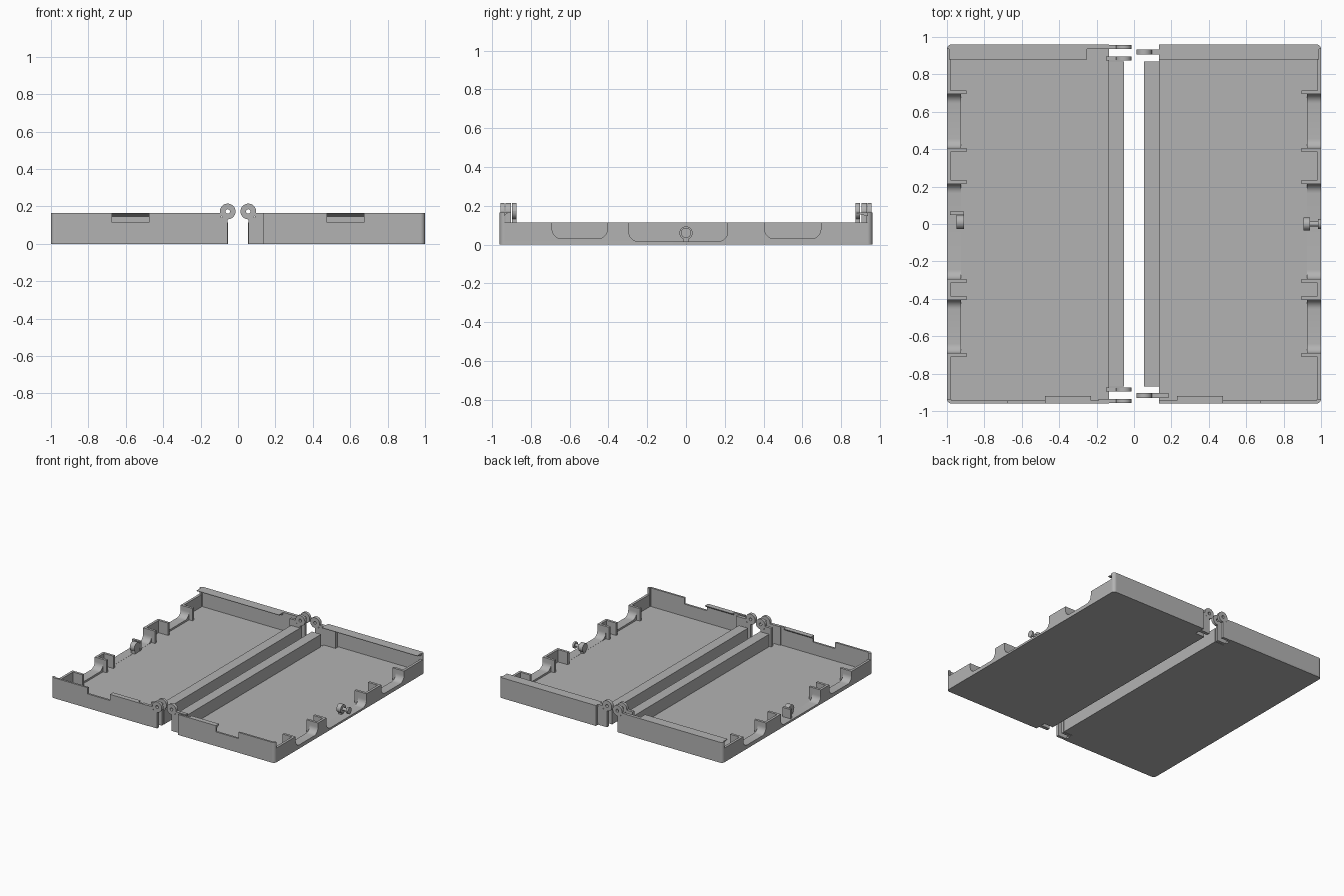
import bpy, bmesh, math
from mathutils import Vector

if "Cube" in bpy.data.objects:
    bpy.data.objects.remove(bpy.data.objects["Cube"])

grey = bpy.data.materials.new("plain grey")
grey.diffuse_color = (0.45, 0.45, 0.45, 1)
grey.use_nodes = True
grey.node_tree.nodes["Principled BSDF"].inputs["Base Color"].default_value = grey.diffuse_color

H = 0.165      # end wall height
S = 0.115      # side wall height
T = 0.02       # wall thickness
F = 0.015      # floor thickness
Y = 0.96       # half depth
R = 0.025      # outer corner radius


def prism(name, pts, axis, a, b, m=1):
    """Extrude a 2D outline along an axis from a to b; m = -1 mirrors in x."""
    def place(p, t):
        v = {"x": (t, p[0], p[1]), "y": (p[0], t, p[1]), "z": (p[0], p[1], t)}[axis]
        return (v[0] * m, v[1], v[2])
    bm = bmesh.new()
    lo = [bm.verts.new(place(p, a)) for p in pts]
    hi = [bm.verts.new(place(p, b)) for p in pts]
    n = len(pts)
    bm.faces.new(lo)
    bm.faces.new(hi)
    for i in range(n):
        bm.faces.new((lo[i], lo[(i + 1) % n], hi[(i + 1) % n], hi[i]))
    bmesh.ops.recalc_face_normals(bm, faces=bm.faces)
    me = bpy.data.meshes.new(name)
    bm.to_mesh(me)
    bm.free()
    me.materials.append(grey)
    ob = bpy.data.objects.new(name, me)
    bpy.context.collection.objects.link(ob)
    return ob


def rect(a, b, c, d):
    return [(a, c), (b, c), (b, d), (a, d)]


def arc(cx, cy, r, a0, a1, n=8):
    return [(cx + r * math.cos(math.radians(a0 + (a1 - a0) * i / n)),
             cy + r * math.sin(math.radians(a0 + (a1 - a0) * i / n))) for i in range(n + 1)]


def scoop(y0, y1, z, r):
    """Open U outline with rounded bottom corners, from y0 to y1."""
    return ([(y0, S)] + arc(y0 + r, z + r, r, 180, 270)
            + arc(y1 - r, z + r, r, 270, 360) + [(y1, S)])


CUTS = [(-0.69, -0.405, 0.03, 0.05), (-0.295, 0.215, 0.016, 0.05), (0.405, 0.695, 0.03, 0.05)]


def arm(name, y0, y1, x_end, m):
    """Hinge plate with a round drilled knuckle above its inner edge."""
    c, z, r, h = 0.055, 0.173, 0.042, 0.012
    prism(name + "_plate", rect(c, x_end, 0, H - 0.033), "y", y0, y1, m)
    prism(name + "_top", rect(c + 0.035, x_end, H - 0.034, H), "y", y0, y1, m)
    prism(name + "_neck", rect(c, c + 0.036, 0.13, 0.14), "y", y0, y1, m)
    # knuckle as two half rings around the pin hole
    for k in (0, 180):
        prism(name + "_knuckle", arc(c, z, r, k, k + 180, 14) + arc(c, z, h, k + 180, k, 10),
              "y", y0, y1, m)


for side, m in (("left", -1), ("right", 1)):
    # floor with rounded outer corners and hinge notches
    prism(side + "_floor", [(0.053, -0.87), (0.135, -0.87), (0.135, -Y)]
          + arc(1 - R, -Y + R, R, -90, 0) + arc(1 - R, Y - R, R, 0, 90)
          + [(0.135, Y), (0.135, 0.87), (0.053, 0.87)], "z", 0, F, m)

    # solid rail along the hinge line
    prism(side + "_inner_rail", rect(0.053, 0.135, 0, S), "x", 0, 1).hide_render = True
    bpy.data.objects.remove(bpy.data.objects[side + "_inner_rail"])
    prism(side + "_inner_rail", rect(0.053, 0.135, -0.87, 0.87), "z", 0, S, m)

    # outer side wall with three rounded cutouts
    outline = [(-Y + R, 0)]
    outline += [(-Y + R, S)]
    for c in CUTS:
        outline += scoop(*c)
    outline += [(Y - R, S), (Y - R, 0)]
    prism(side + "_side_wall", outline, "x", 1 - T, 1, m)

    # curved liners and fins behind the cutouts
    for y0, y1, z, r in CUTS:
        liner = scoop(y0, y1, z, r) + [(y1 + T, S), (y1 + T, 0.004), (y0 - T, 0.004), (y0 - T, S)]
        prism(side + "_cutout_liner", liner, "x", 0.925, 1 - T, m)
        for a in (y0 - T, y1):
            prism(side + "_fin", rect(a, a + T, 0.004, S), "x", 0.895, 0.925, m)

    # rounded corner posts
    for s in (-1, 1):
        ring = arc(1 - R, Y - R, R, 0, 90) + [(1 - R, Y - T), (1 - T, Y - R)]
        prism(side + "_corner", [(x, y * s) for x, y in ring], "z", 0, H, m)

    # front wall with a latch notch, and a snap lip beside it
    prism(side + "_front_wall", [(0.135, 0), (1 - R, 0), (1 - R, H), (0.675, H), (0.675, S),
          (0.475, S), (0.475, H), (0.135, H)], "y", -Y, -Y + 0.016, m)
    prism(side + "_front_lip", [(-Y + 0.01, H - 0.025), (-Y + 0.04, H - 0.004),
          (-Y + 0.04, H), (-Y + 0.01, H)], "x", 0.23, 0.475, m)

    # back wall with a wide overhanging lip
    prism(side + "_back_wall", rect(0.135, 1 - R, 0, H), "y", Y - T, Y, m)
    prism(side + "_back_lip", [(Y - 0.01, 0.14), (0.94, 0.145), (0.88, H - 0.004), (0.88, H),
          (Y - 0.01, H)], "x", 0.25 if m < 0 else 0.135, 0.988, m)

# hinge arms: a pair at each end of the left tray, one between them on the right
arm("left_front_outer_arm", -0.957, -0.935, 0.19, -1)
arm("left_front_inner_arm", -0.896, -0.874, 0.15, -1)
arm("left_back_outer_arm", 0.935, 0.957, 0.25, -1)
arm("left_back_inner_arm", 0.874, 0.896, 0.15, -1)
arm("right_front_arm", -0.93, -0.903, 0.185, 1)
arm("right_back_arm", 0.905, 0.932, 0.24, 1)

# catch knob on the right tray
for name, r, a, b in (("catch_base", 0.034, 0.905, 0.942), ("catch_stem", 0.013, 0.94, 0.987),
                      ("catch_head", 0.026, 0.985, 1.0)):
    prism(name, arc(0, 0.06, r, 0, 345, 23), "x", a, b)
prism("catch_foot", rect(-0.012, 0.012, 0.01, 0.06), "x", 0.91, 0.935)

# catch socket on the left tray
prism("socket_cup", arc(0.01, 0.06, 0.038, 0, 345, 23), "x", 0.91, 0.95, -1)
prism("socket_foot", rect(-0.02, 0.04, 0.01, 0.06), "x", 0.91, 0.945, -1)
prism("socket_hook", rect(0.048, 0.068, 0.01, 0.09), "x", 0.91, 0.985, -1)

for ob in bpy.context.collection.objects:
    ob.select_set(True)
    bpy.context.view_layer.objects.active = ob
bpy.ops.object.shade_smooth_by_angle()
